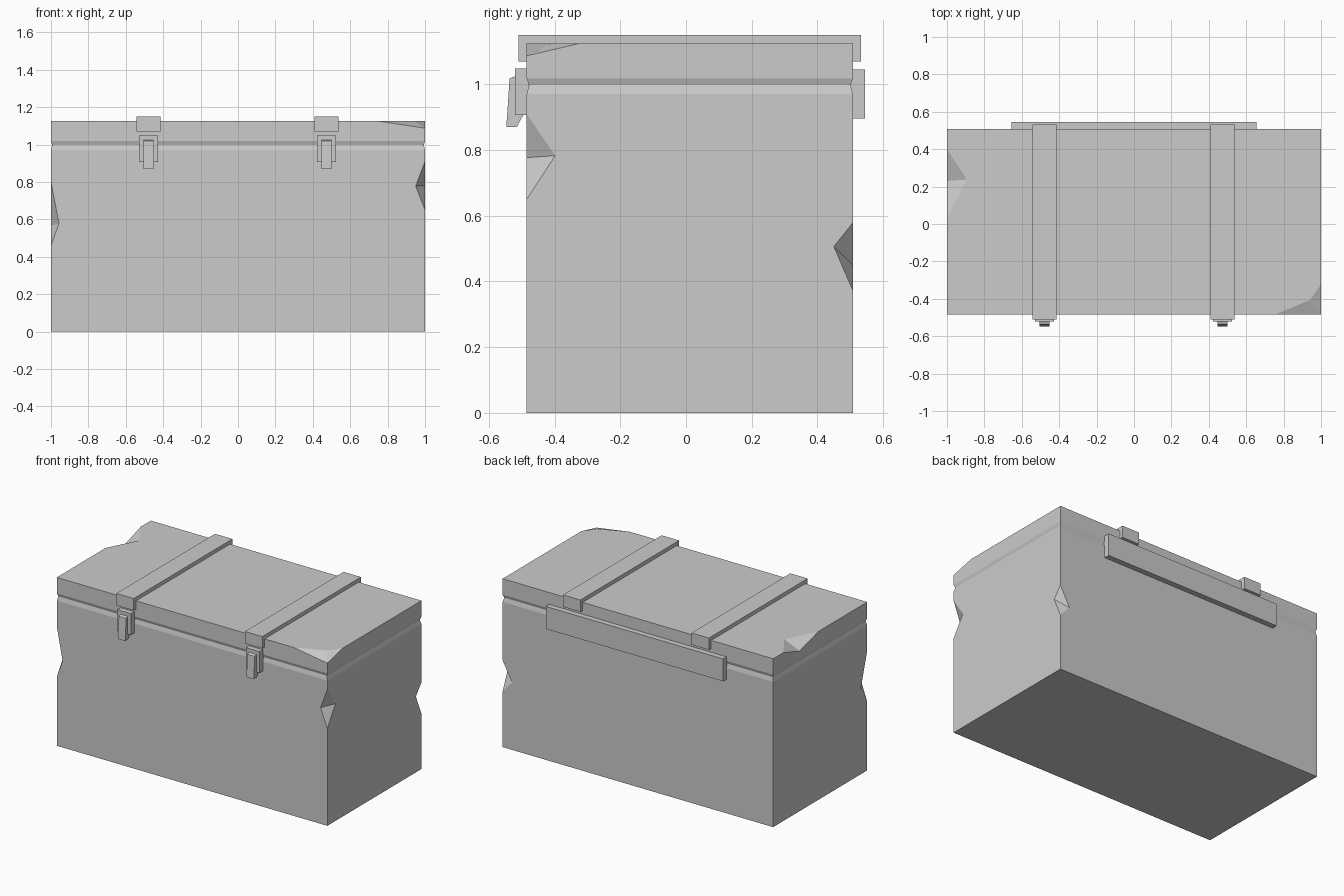
import bpy, bmesh
from mathutils import Vector

if "Cube" in bpy.data.objects:
    bpy.data.objects.remove(bpy.data.objects["Cube"])

FRONT, BACK = -0.485, 0.508   # y of the case walls
TOP = 1.125                   # top of the lid


def finish(name, bm):
    bmesh.ops.recalc_face_normals(bm, faces=bm.faces)
    mesh = bpy.data.meshes.new(name)
    bm.to_mesh(mesh)
    bm.free()
    obj = bpy.data.objects.new(name, mesh)
    bpy.context.collection.objects.link(obj)
    return obj


def stacked_box(name, layers):
    """Rectangular loft through (z, inset) layers."""
    bm = bmesh.new()
    rings = []
    for z, i in layers:
        x, f, b = 1 - i, FRONT + i, BACK - i
        rings.append([bm.verts.new(p) for p in
                      ((-x, f, z), (x, f, z), (x, b, z), (-x, b, z))])
    for lo, hi in zip(rings, rings[1:]):
        for k in range(4):
            n = (k + 1) % 4
            bm.faces.new((lo[k], lo[n], hi[n], hi[k]))
    bm.faces.new(rings[0][::-1])
    bm.faces.new(rings[-1])
    return finish(name, bm)


def prism(name, x, half, profile):
    """Extrude a (y, z) profile along x, centred on x."""
    bm = bmesh.new()
    face = bm.faces.new([bm.verts.new((x - half, y, z)) for y, z in profile])
    ext = bmesh.ops.extrude_face_region(bm, geom=[face])
    verts = [g for g in ext["geom"] if isinstance(g, bmesh.types.BMVert)]
    bmesh.ops.translate(bm, verts=verts, vec=(2 * half, 0, 0))
    return finish(name, bm)


def rect(y0, y1, z0, z1):
    return [(y0, z0), (y1, z0), (y1, z1), (y0, z1)]


def dent(obj, *points):
    """Chip a hull out of obj, enlarged about the crease (last two points)."""
    pts = [Vector(p) for p in points]
    mid = (pts[-1] + pts[-2]) / 2
    bm = bmesh.new()
    for p in pts:
        bm.verts.new(mid + (p - mid) * 1.5)
    bmesh.ops.convex_hull(bm, input=bm.verts)
    cutter = finish("dent_cutter", bm)
    cutter.hide_render = True
    mod = obj.modifiers.new("dent", "BOOLEAN")
    mod.operation, mod.solver, mod.object = "DIFFERENCE", "EXACT", cutter
    bpy.context.view_layer.objects.active = obj
    bpy.ops.object.modifier_apply(modifier=mod.name)
    bpy.data.objects.remove(cutter)


# Case body, chamfered at the seam, with three chipped corners
body = stacked_box("case_body", [(0, 0), (0.97, 0), (0.998, 0.007)])
dent(body, (1, FRONT, 0.91), (1, FRONT, 0.65), (0.95, FRONT, 0.777), (1, -0.398, 0.783))
dent(body, (1, BACK, 0.579), (1, BACK, 0.372), (0.93, BACK, 0.45), (1, 0.45, 0.506))
dent(body, (-1, FRONT, 0.80), (-1, FRONT, 0.46), (-0.957, FRONT, 0.578), (-1, -0.415, 0.565))

# Lid with a chipped left edge and a knocked-down front right corner
lid = stacked_box("lid", [(0.998, 0.007), (1.018, 0), (TOP, 0)])
dent(lid, (-1, 0.40, TOP), (-1, 0.03, TOP), (-0.893, 0.238, TOP), (-1, 0.23, 1.07))
corner, inner, low = (1, FRONT, TOP), (0.941, -0.406, TOP), (1, FRONT, 1.087)
dent(lid, (0.752, FRONT, TOP), corner, inner, low)
dent(lid, (1, -0.322, TOP), corner, (0.95, FRONT, TOP), inner, low)

# Hinge plate along the back
prism("hinge_plate", 0, 0.655, rect(0.49, 0.545, 0.896, 1.046))

# Straps over the lid and latches below them
strap = [(-0.51, 1.07), (FRONT, 1.07), (FRONT, TOP - 0.001), (BACK, TOP - 0.001),
         (BACK, 1.07), (0.532, 1.07), (0.532, 1.15), (-0.51, 1.15)]
lever = [(-0.519, 1.025), (-0.537, 1.018), (-0.547, 0.87), (-0.515, 0.87),
         (-0.495, 0.908), (-0.495, 1.025)]
for side, x in (("left", -0.478), ("right", 0.4725)):
    prism("strap_" + side, x, 0.064, strap)
    prism("latch_plate_" + side, x, 0.051, rect(-0.52, -0.48, 0.907, 1.049))
    prism("latch_lever_" + side, x, 0.027, lever)
